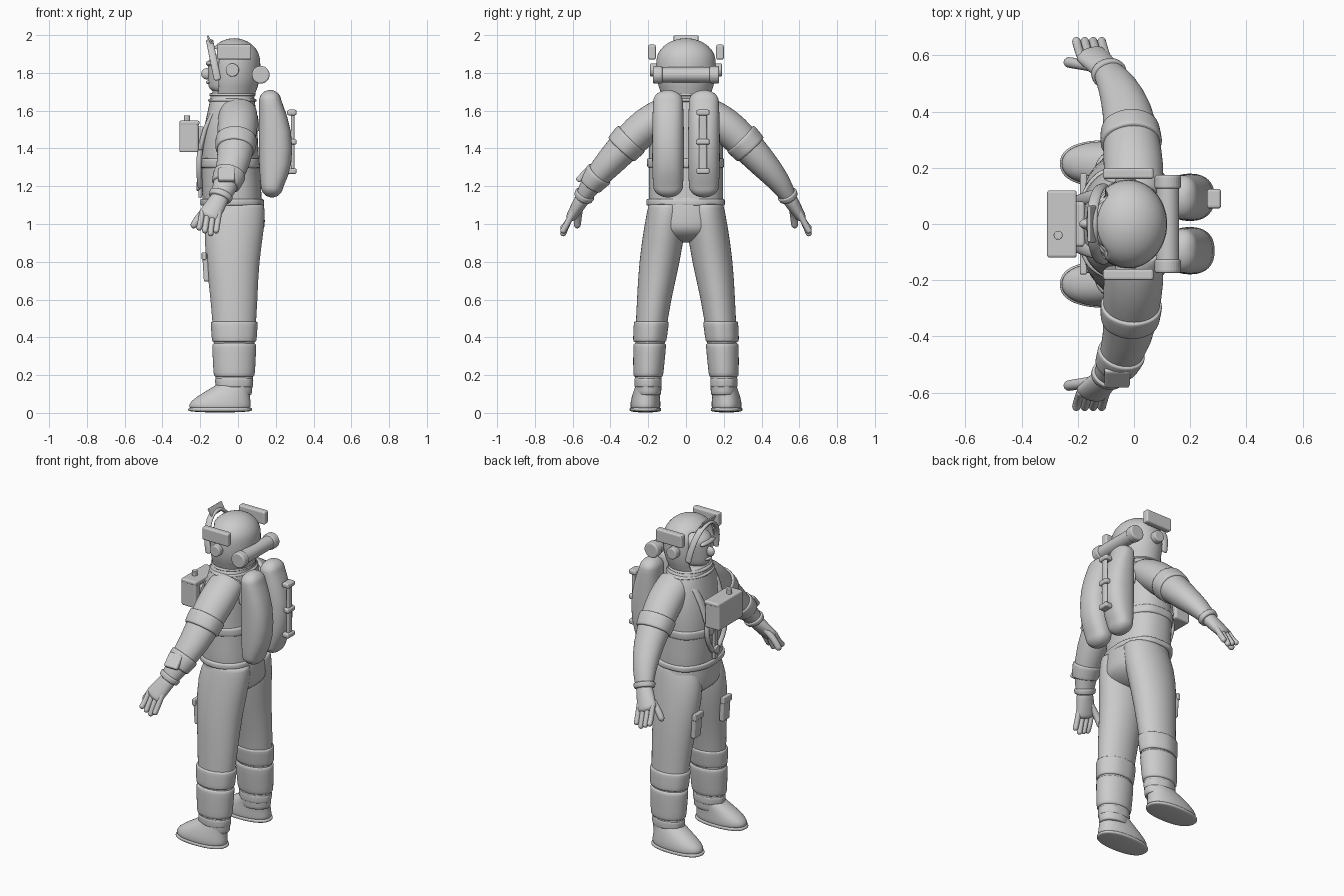
import bpy, bmesh
from math import cos, sin, pi, copysign
from mathutils import Vector, Matrix

cube = bpy.data.objects.get("Cube")
if cube:
    bpy.data.objects.remove(cube)

GREY = (.6, .6, .6, 1)
suit = bpy.data.materials.new("suit_grey")
suit.use_nodes = True
suit.diffuse_color = GREY
suit.node_tree.nodes["Principled BSDF"].inputs["Base Color"].default_value = GREY
X, Y, Z = Vector((1, 0, 0)), Vector((0, 1, 0)), Vector((0, 0, 1))


def finish(name, bm, smooth):
    bmesh.ops.recalc_face_normals(bm, faces=bm.faces)
    mesh = bpy.data.meshes.new(name)
    bm.to_mesh(mesh)
    bm.free()
    mesh.materials.append(suit)
    for polygon in mesh.polygons:
        polygon.use_smooth = smooth
    ob = bpy.data.objects.new(name, mesh)
    bpy.context.collection.objects.link(ob)
    return ob


def form(name, rows, side=1, cap=.01, upright=True, ref=X, square=1, ruffle=0, opening=None, count=28):
    """Rounded form through rows of x, y, z and two half widths; cap is the length of its domed ends."""
    points = [Vector(row[:3]) for row in rows]
    last = len(rows) - 1
    sections = []
    for i, row in enumerate(rows):
        along = (points[min(i + 1, last)] - points[max(i - 1, 0)]).normalized()
        if upright:
            along = Z * copysign(1, along.z)
        section = (points[i], along, row[3], row[4])
        domes = []
        if i in (0, last):
            way = -along if i == 0 else along
            for step in range(1, 6):
                angle = step * pi / 11
                domes.append((points[i] + way * cap * sin(angle), along, row[3] * cos(angle), row[4] * cos(angle)))
        sections += domes[::-1] + [section] if i == 0 else [section] + domes
    bm = bmesh.new()
    loops = []
    for centre, along, wide, deep in sections:
        u = (ref - along * ref.dot(along)).normalized()
        v = along.cross(u)
        loop = []
        for j in range(count):
            angle = 2 * pi * j / count
            wave = 1 + ruffle * sin(7 * angle)
            c, s = (copysign(abs(k) ** square, k) * wave for k in (cos(angle), sin(angle)))
            p = centre + u * wide * c + v * deep * s
            loop.append(bm.verts.new((p.x, side * p.y, p.z)))
        loops.append(loop)
    for a, b in zip(loops, loops[1:]):
        for j in range(count):
            k = (j + 1) % count
            bm.faces.new((a[j], a[k], b[k], b[j]))
    bm.faces.new(loops[0])
    bm.faces.new(loops[-1])
    if opening:
        gone = [f for f in bm.faces if opening(f.calc_center_median())]
        bmesh.ops.delete(bm, geom=gone, context='FACES')
    ob = finish(name, bm, True)
    if opening:
        ob.modifiers.new("shell", 'SOLIDIFY').thickness = .01
    ob.modifiers.new("smooth", 'SUBSURF').levels = 1
    return ob


def cuff(name, rows, start, end, grow=.01, **options):
    """Band hugging a form between two positions counted in its rows."""
    band = []
    for t in (start, (start + end) / 2, end):
        i = min(int(t), len(rows) - 2)
        row = [a + (b - a) * (t - i) for a, b in zip(rows[i], rows[i + 1])]
        band.append(row[:3] + [row[3] + grow, row[4] + grow])
    form(name, band, **options)


def cable(name, points, wide, deep, **options):
    form(name, [(*p, wide, deep) for p in points], upright=False, count=12, **options)


def bevelled(ob, width):
    modifier = ob.modifiers.new("bevel", 'BEVEL')
    modifier.width, modifier.segments = width, 3


def box(name, centre, size, tilt=0, axis='Y', bevel=.01):
    bm = bmesh.new()
    place = Matrix.Translation(centre) @ Matrix.Rotation(tilt, 4, axis) @ Matrix.Diagonal((*size, 1))
    bmesh.ops.create_cube(bm, size=1, matrix=place)
    bevelled(finish(name, bm, False), bevel)


def drum(name, centre, radius, length, axis=Y):
    bm = bmesh.new()
    turn = Z.rotation_difference(axis).to_matrix().to_4x4()
    bmesh.ops.create_cone(bm, cap_ends=True, segments=28, radius1=radius, radius2=radius, depth=length,
                          matrix=Matrix.Translation(centre) @ turn)
    bevelled(finish(name, bm, False), radius / 5)


def ball(name, centre, size):
    bm = bmesh.new()
    bmesh.ops.create_uvsphere(bm, u_segments=24, v_segments=16, radius=1,
                              matrix=Matrix.Translation(centre) @ Matrix.Diagonal((*size, 1)))
    finish(name, bm, True)


# Torso, hips, hems and collar
torso = [(-.03, 0, 1.1, .16, .2), (-.04, 0, 1.3, .155, .195), (-.045, 0, 1.45, .15, .2),
         (-.03, 0, 1.6, .13, .18), (-.03, 0, 1.7, .11, .12)]
form("torso", torso, square=.85)
form("hips", [(-.02, 0, 1.1, .16, .2), (-.02, 0, 1, .165, .21)], cap=.1, square=.9)
cuff("waist_hem", torso, 0, .15, square=.85, ruffle=.015)
cuff("chest_hem", torso, 1, 1.3, square=.85, ruffle=.015)
for t in (3.5, 3.8):
    cuff("collar_roll", torso, t, t + .1, ruffle=.01)

# Head and face
form("head", [(-.05, 0, 1.74, .11, .08), (-.05, 0, 1.85, .11, .1)], cap=.06)
ball("nose", (-.165, 0, 1.795), (.03, .02, .03))
ball("brow", (-.15, 0, 1.85), (.02, .07, .015))
ball("lips", (-.155, 0, 1.75), (.015, .03, .01))

# Helmet with open front, raised visor and lamps
form("helmet", [(-.03, 0, 1.69, .12, .13), (-.02, 0, 1.76, .14, .16), (-.02, 0, 1.86, .14, .16)],
     cap=.125, opening=lambda c: c.x < -.1 and 1.71 < c.z < 1.92)
arch = [pi * i / 16 for i in range(17)]
cable("visor_frame", [(-.11 - .04 * sin(a), .135 * cos(a), 1.77 + .2 * sin(a)) for a in arch], .02, .01)
box("visor_peak", (-.15, 0, 1.975), (.01, .13, .05), -.5, bevel=.004)
drum("rear_cylinder", (.12, 0, 1.79), .04, .33)
for s in (1, -1):
    box("helmet_lamp", (-.02, s * .18, 1.91), (.18, .04, .08))
    drum("ear_disc", (-.03, s * .165, 1.815), .035, .05)
    drum("cylinder_cap", (.12, s * .15, 1.79), .047, .05)

leg = [(0, .1, 1.1, .14, .1), (-.02, .11, 1, .165, .11), (-.03, .14, .8, .14, .11),
       (-.02, .17, .6, .125, .09), (-.02, .19, .4, .11, .08), (-.02, .2, .2, .1, .07),
       (-.02, .2, .1, .095, .07)]
boot = [(-.095, .215, .03, .165, .08), (-.095, .215, .06, .163, .08),
        (-.06, .21, .11, .12, .07), (-.02, .2, .15, .09, .065)]
arm = [(0, .1, 1.6, .1, .08), (0, .2, 1.53, .11, .1), (-.01, .3, 1.44, .1, .09),
       (-.02, .4, 1.33, .09, .08), (-.06, .5, 1.22, .07, .06), (-.1, .55, 1.13, .05, .04)]
tank = [(.18, .095, 1.2, .06, .08), (.2, .095, 1.3, .09, .085),
        (.2, .095, 1.5, .09, .085), (.17, .095, 1.65, .06, .08)]

for s in (1, -1):
    # Legs and boots
    form("leg", leg, s)
    cuff("knee_band", leg, 3.6, 4.1, side=s, ruffle=.015)
    cuff("shin_cover", leg, 4.2, 5, side=s, cap=.02)
    cuff("boot_shaft", leg, 5.2, 5.6, grow=.003, side=s, ruffle=.02)
    form("boot", boot, s, cap=.02, square=.9)
    cuff("sole", boot, -.6, -.2, grow=.004, side=s, square=.85)

    # Thigh pouches
    box("thigh_pouch", (-.17, s * .14, .77), (.03, .07, .15), -.06)
    box("pouch_flap", (-.18, s * .14, .83), (.025, .08, .04), bevel=.006)

    # Arms and gloves
    form("arm", arm, s, upright=False)
    cuff("upper_cuff", arm, 1.9, 2.4, side=s, upright=False, ruffle=.01)
    cuff("wrist_cuff", arm, 4.7, 4.9, side=s, upright=False)
    form("palm", [(-.1, .55, 1.13, .05, .04), (-.15, .6, 1.05, .06, .03)], s, cap=.03, upright=False)
    for i in range(4):
        x = -.19 + i * .03
        drop = .015 * abs(i - 2)
        cable("finger", [(x, .6, 1.06), (x - .01, .63, 1), (x - .015, .65, .95 + drop)],
              .016, .017, side=s, cap=.015)
    cable("thumb", [(-.14, .56, 1.1), (-.2, .57, 1.05), (-.23, .575, 1)], .02, .02, side=s, cap=.025)

    # Air tanks, straps and hoses
    form("air_tank", tank, s, cap=.06, square=.85)
    cable("shoulder_strap", [(.1, .1, 1.5), (.09, .11, 1.63), (-.03, .12, 1.67), (-.15, .1, 1.6),
                             (-.2, .08, 1.4)], .025, .015, side=s, ref=Y)
    cable("chest_hose", [(-.2, .08, 1.4), (-.21, .1, 1.3), (-.2, .03, 1.2)], .015, .015, side=s)

# Valve rail on one tank
box("valve_rail", (.29, .09, 1.435), (.02, .04, .33))
for i in range(3):
    box("valve_bracket", (.285, .09, 1.28 + i * .155), (.05, .07, .03))

# Chest pack and front strap
box("chest_pack", (-.26, 0, 1.46), (.1, .235, .16))
box("pack_lid", (-.257, 0, 1.535), (.106, .24, .025))
drum("pack_knob", (-.27, -.04, 1.555), .016, .04, Z)
box("pack_mount", (-.2, 0, 1.45), (.05, .16, .13))
box("front_strap", (-.2, 0, 1.25), (.02, .035, .22), bevel=.005)
drum("strap_buckle", (-.21, 0, 1.2), .025, .02, X)

# Forearm instrument on one arm
cuff("forearm_band", arm, 3.6, 4.1, side=-1, upright=False)
box("forearm_panel", (-.06, -.545, 1.26), (.09, .03, .09), -.75, 'X')
